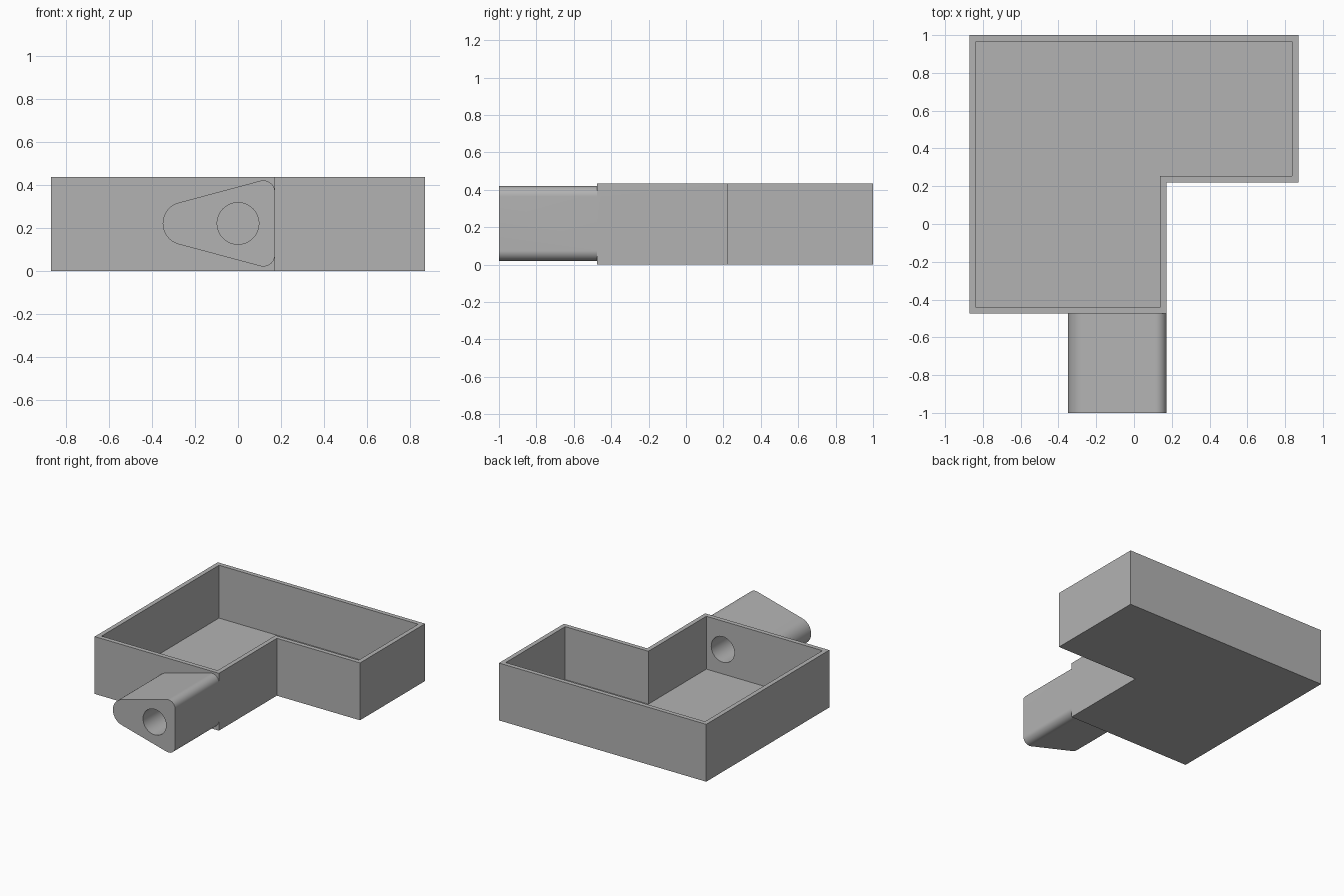
import bpy
import bmesh
from math import sin, cos, radians
from mathutils import Vector

old = bpy.data.objects.get("Cube")
if old:
    bpy.data.objects.remove(old, do_unlink=True)

HEIGHT, WALL, MID = 0.435, 0.034, 0.22
FRONT = -0.475

grey = bpy.data.materials.new("plain_grey")
grey.use_nodes = True
grey.diffuse_color = (0.45, 0.45, 0.45, 1)
grey.node_tree.nodes["Principled BSDF"].inputs["Base Color"].default_value = grey.diffuse_color


def prism(name, outline, start, end):
    """Extrude an outline of 3D points from start to end offsets."""
    bm = bmesh.new()
    face = bm.faces.new([bm.verts.new(Vector(p) + Vector(start)) for p in outline])
    new = bmesh.ops.extrude_face_region(bm, geom=[face])["geom"]
    top = [v for v in new if isinstance(v, bmesh.types.BMVert)]
    bmesh.ops.translate(bm, verts=top, vec=Vector(end) - Vector(start))
    bmesh.ops.recalc_face_normals(bm, faces=bm.faces)
    mesh = bpy.data.meshes.new(name)
    bm.to_mesh(mesh)
    bm.free()
    mesh.materials.append(grey)
    obj = bpy.data.objects.new(name, mesh)
    bpy.context.collection.objects.link(obj)
    return obj


def combine(target, tool, operation):
    """Apply a boolean and remove its tool."""
    mod = target.modifiers.new(operation, "BOOLEAN")
    mod.operation, mod.object, mod.solver = operation, tool, "EXACT"
    bpy.context.view_layer.objects.active = target
    bpy.ops.object.modifier_apply(modifier=mod.name)
    bpy.data.objects.remove(tool, do_unlink=True)


def l_outline(w):
    """L-shaped plan, shrunk inward by w."""
    left, right, inner = -0.87 + w, 0.87 - w, 0.172 - w
    front, back, notch = FRONT + w, 1 - w, 0.22 + w
    return [(left, front, 0), (inner, front, 0), (inner, notch, 0),
            (right, notch, 0), (right, back, 0), (left, back, 0)]


def arc(x, z, radius, a0, a1, steps):
    angles = [radians(a0 + (a1 - a0) * i / steps) for i in range(steps + 1)]
    return [(x + radius * cos(a), 0, z + radius * sin(a)) for a in angles]


# Open L-shaped tray
tray = prism("tray_with_spout", l_outline(0), (0, 0, 0), (0, 0, HEIGHT))
cavity = prism("cavity_cutter", l_outline(WALL), (0, 0, WALL), (0, 0, 1))
combine(tray, cavity, "DIFFERENCE")

# Spout with a rounded triangular section, flush with the tray side
section = (arc(0.117, MID + 0.145, 0.055, 0, 105, 14)
           + arc(-0.25, MID, 0.1, 105, 255, 24)
           + arc(0.117, MID - 0.145, 0.055, 255, 360, 14))
spout = prism("spout", section, (0, -1, 0), (0, FRONT + WALL / 2, 0))
combine(tray, spout, "UNION")

# Round bore through the spout and the front wall
bore = prism("bore_cutter", arc(0, MID, 0.097, 0, 352.5, 47), (0, -1.1, 0), (0, -0.3, 0))
combine(tray, bore, "DIFFERENCE")

bpy.ops.object.select_all(action="DESELECT")
tray.select_set(True)
bpy.context.view_layer.objects.active = tray
bpy.ops.object.shade_smooth_by_angle(angle=radians(30))
